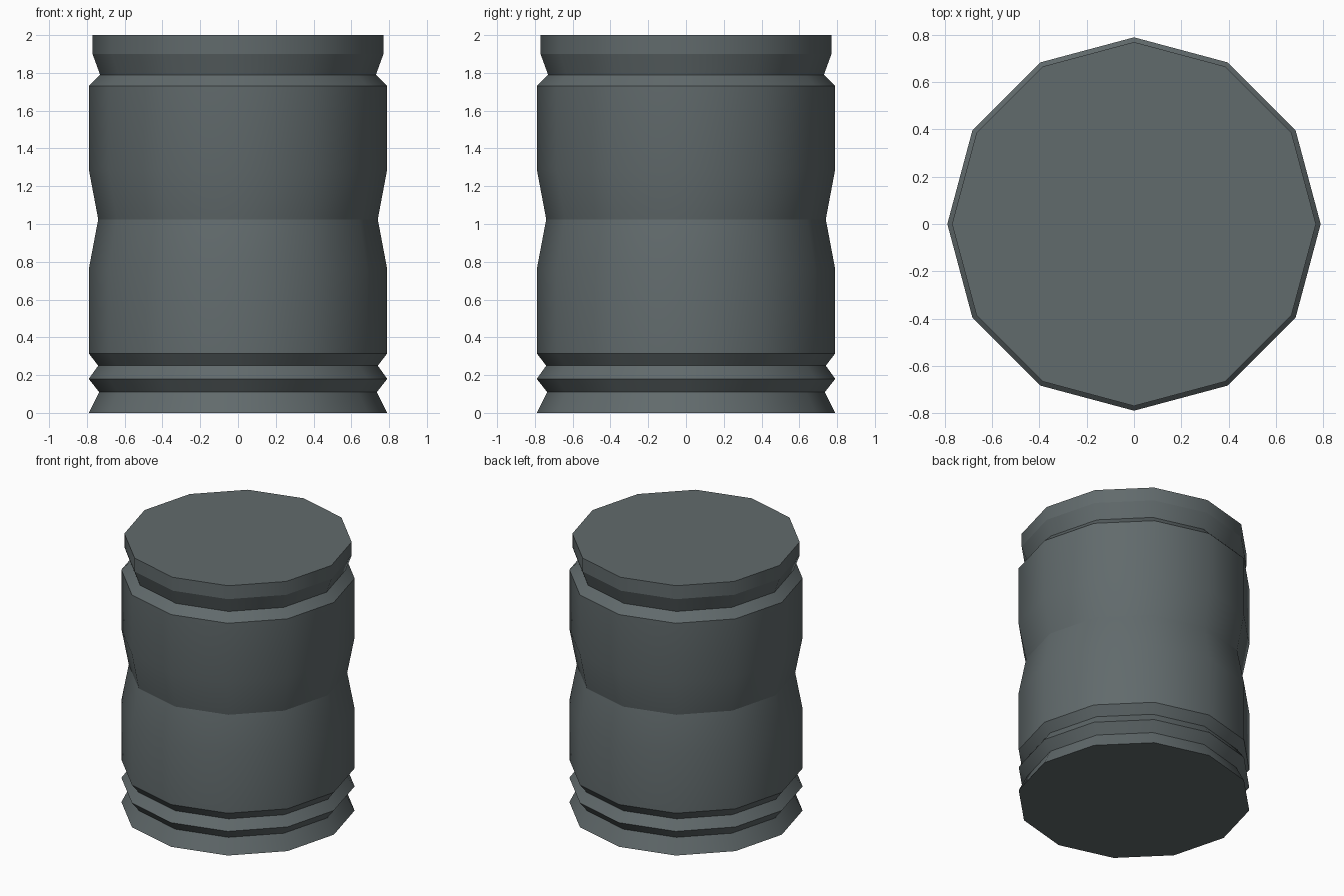
import bpy, bmesh, math

if "Cube" in bpy.data.objects:
    bpy.data.objects.remove(bpy.data.objects["Cube"])

SIDES = 12
# canister outline: radius, height, crisp ring edge
PROFILE = [
    (0.79, 0.00, True), (0.735, 0.11, True), (0.79, 0.18, True),
    (0.74, 0.25, True), (0.79, 0.315, True), (0.79, 0.76, False),
    (0.74, 1.025, True), (0.79, 1.29, False), (0.79, 1.73, True),
    (0.73, 1.79, True), (0.77, 1.90, True), (0.77, 2.00, True),
]

mat = bpy.data.materials.new("slate grey")
mat.diffuse_color = (0.12, 0.145, 0.15, 1)
mat.use_nodes = True
mat.node_tree.nodes["Principled BSDF"].inputs["Base Color"].default_value = mat.diffuse_color

bm = bmesh.new()
# stacked rings
rings = []
for r, z, _ in PROFILE:
    rings.append([bm.verts.new((r * math.cos(2 * math.pi * i / SIDES),
                                r * math.sin(2 * math.pi * i / SIDES), z))
                  for i in range(SIDES)])
# side bands
for a, b in zip(rings, rings[1:]):
    for i in range(SIDES):
        j = (i + 1) % SIDES
        bm.faces.new((a[i], a[j], b[j], b[i])).smooth = True
# flat base and lid
bm.faces.new(rings[0][::-1])
bm.faces.new(rings[-1])
# ring creases
for ring, (_, _, crisp) in zip(rings, PROFILE):
    for i in range(SIDES):
        bm.edges.get((ring[i], ring[(i + 1) % SIDES])).smooth = not crisp

mesh = bpy.data.meshes.new("canister_body")
bm.to_mesh(mesh)
bm.free()
mesh.materials.append(mat)
bpy.context.collection.objects.link(bpy.data.objects.new("canister_body", mesh))
